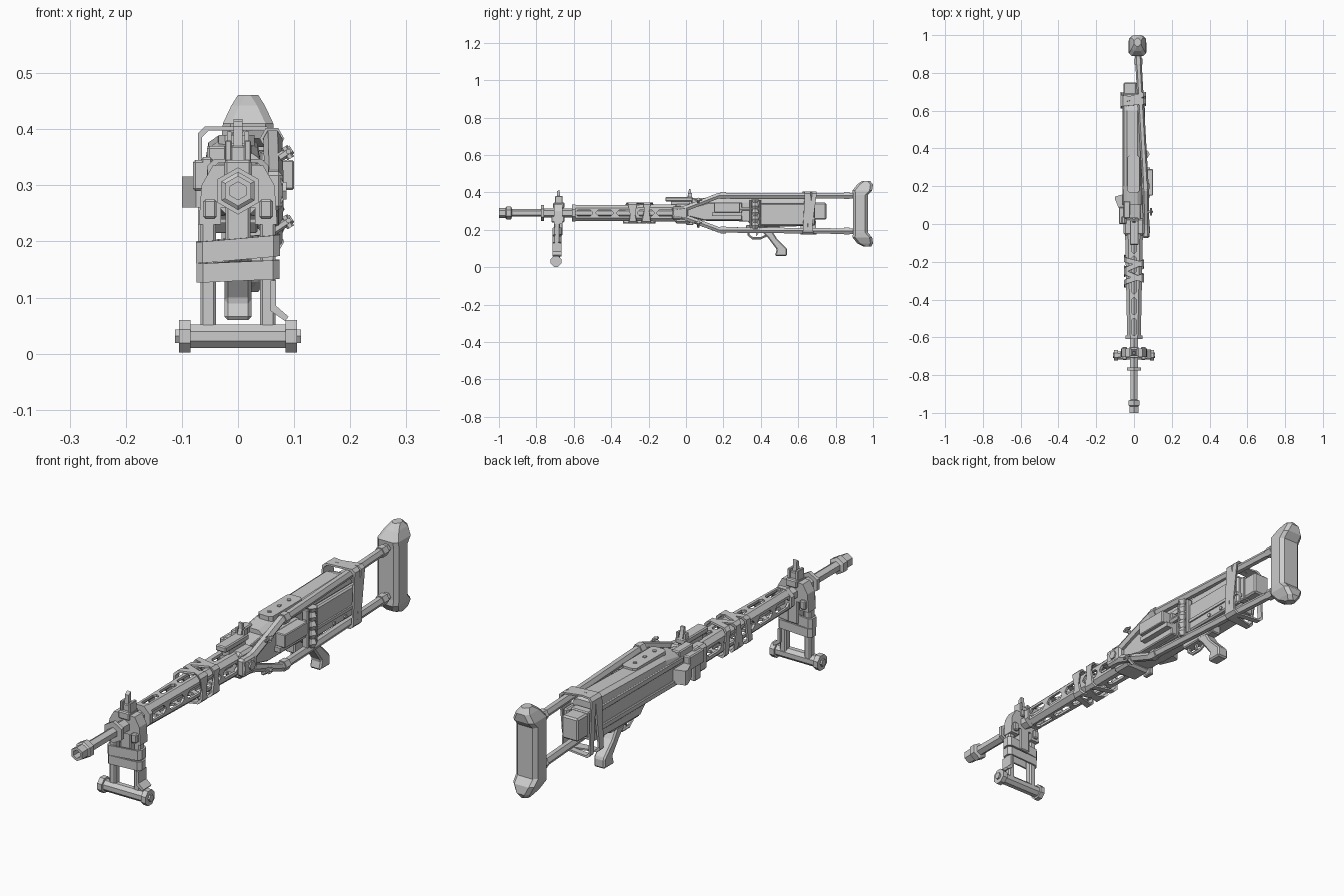
import bpy, bmesh
from math import cos, sin, pi, radians
from mathutils import Vector

if "Cube" in bpy.data.objects:
    bpy.data.objects.remove(bpy.data.objects["Cube"])


def loft(name, rings, closed=False):
    """Skin a list of point rings; capped at the ends unless closed on itself."""
    bm = bmesh.new()
    vs = [[bm.verts.new(p) for p in r] for r in rings]
    n = len(vs[0])
    pairs = list(zip(vs, vs[1:])) + ([(vs[-1], vs[0])] if closed else [])
    for a, b in pairs:
        for i in range(n):
            j = (i + 1) % n
            bm.faces.new((a[i], a[j], b[j], b[i]))
    if not closed:
        bm.faces.new(vs[0])
        bm.faces.new(vs[-1])
    bmesh.ops.recalc_face_normals(bm, faces=bm.faces)
    me = bpy.data.meshes.new(name)
    bm.to_mesh(me)
    bm.free()
    ob = bpy.data.objects.new(name, me)
    bpy.context.collection.objects.link(ob)
    return ob


def at(p, axis, a):
    v = list(p)
    v.insert(axis, a)
    return v


def prism(name, pts, axis, a, b, bevel=0):
    ob = loft(name, [[at(p, axis, s) for p in pts] for s in (a, b)])
    if bevel:
        m = ob.modifiers.new("bevel", 'BEVEL')
        m.width, m.segments = bevel, 1
    return ob


def box(name, x0, x1, y0, y1, z0, z1, bevel=0):
    return prism(name, [(x0, y0), (x1, y0), (x1, y1), (x0, y1)], 2, z0, z1, bevel)


def octa(u, v, c, cu=0, cv=0):
    q = [(u, v - c), (u - c, v), (c - u, v), (-u, v - c),
         (-u, c - v), (c - u, -v), (u - c, -v), (u, c - v)]
    return [(cu + a, cv + b) for a, b in q]


def turned(name, prof, axis, c, n=6, closed=False, phase=0):
    """Revolve (position, radius) pairs about an axis through c."""
    rings = [[at((c[0] + r * cos(2 * pi * i / n + phase), c[1] + r * sin(2 * pi * i / n + phase)), axis, s)
              for i in range(n)] for s, r in prof]
    return loft(name, rings, closed)


def tube(name, path, r, n=6):
    P = [Vector(p) for p in path]
    rings = []
    for i, p in enumerate(P):
        t = (P[min(i + 1, len(P) - 1)] - P[max(i - 1, 0)]).normalized()
        ref = Vector((0, 0, 1)) if abs(t.x) > .8 else Vector((1, 0, 0))
        u = (ref - t * ref.dot(t)).normalized()
        w = t.cross(u)
        rings.append([p + r * (u * cos(2 * pi * k / n) + w * sin(2 * pi * k / n)) for k in range(n)])
    return loft(name, rings)


def strap(name, axis, pos, c, hu, hv, width, tilt=0, th=.007):
    """Flat band wrapped round an axis, slanted by tilt along its first direction."""
    rings = []
    for g, s in ((th, -1), (th, 1), (0, 1), (0, -1)):
        rings.append([at((c[0] + u, c[1] + v), axis, pos + s * width / 2 + tilt * (u + .5 * v) / hu)
                      for u, v in octa(hu + g, hv + g, .012)])
    return loft(name, rings, True)


def cut(target, cutter):
    m = target.modifiers.new("cut", 'BOOLEAN')
    m.object, m.solver = cutter, 'EXACT'
    me = bpy.data.meshes.new_from_object(target.evaluated_get(bpy.context.evaluated_depsgraph_get()))
    target.modifiers.clear()
    target.data = me
    bpy.data.objects.remove(cutter)


AX = (0, .29)   # bore axis (x, z)

# Barrel, collar and hollow tip
turned("barrel", [(-.95, .02), (.0, .02)], 1, AX, 6, phase=pi / 6)
turned("muzzle_tip", [(-1, .027), (-.965, .027), (-.96, .034), (-.935, .034), (-.93, .02), (-.94, .016), (-1, .016)],
       1, AX, 6, True, pi / 6)
turned("barrel_collar", [(-.775, .042), (-.76, .042)], 1, AX, 6, phase=pi / 6)
turned("barrel_sleeve", [(-.76, .025), (-.59, .025)], 1, AX, 6, phase=pi / 6)

# Slotted hollow handguard
hg = [(-.605, .036, .042), (-.05, .047, .045), (-.05, .036, .034), (-.605, .027, .033)]
guard = loft("slotted_handguard", [[at(p, 1, y) for p in octa(u, v, .016, *AX)] for y, u, v in hg], True)
for yc in (-.545, -.435, -.325, -.215, -.11):
    cut(guard, prism("side_slot_cutter", octa(.045, .017, .013, yc, .29), 0, -.1, .1))
    cut(guard, prism("top_slot_cutter", octa(.012, .045, .009, 0, yc), 2, .2, .4))
turned("handguard_front_band", [(-.61, .048), (-.59, .048)], 1, AX, 8, phase=pi / 8)
for i, (y, t) in enumerate(((-.30, .015), (-.265, -.02), (-.235, .02), (-.195, -.012))):
    strap(f"handguard_strap_{i}", 1, y, AX, .047, .05, .026, t)

# Front sight
box("sight_base", -.024, .024, -.71, -.65, .315, .345, .004)
box("sight_block", -.014, .014, -.695, -.665, .34, .37, .003)
prism("sight_post", [(-.692, .36), (-.672, .36), (-.676, .415), (-.69, .405)], 0, -.008, .008)
for s in (-1, 1):
    box("sight_ear", s * .017 - .006, s * .017 + .006, -.70, -.66, .335, .38, .002)

# Front support: yoke, legs, cross axle with end caps, wrapped straps
prism("support_yoke", [(-.07, .23), (-.065, .3), (-.045, .335), (.045, .335), (.065, .3), (.07, .23),
                       (.03, .23), (.03, .26), (-.03, .26), (-.03, .23)], 1, -.705, -.66)
box("yoke_center", -.022, .022, -.70, -.66, .17, .27, .004)
for s in (-1, 1):
    prism("support_leg", octa(.014, .015, .005, s * .053, -.69), 2, .04, .26)
    turned("axle_cap", [(s * .085, .031), (s * .105, .031)], 0, (-.695, .031), 8, phase=pi / 8)
    turned("axle_nut", [(s * .1, .014), (s * .112, .014)], 0, (-.695, .031), 6)
    box("yoke_lug", s * .05 - .012, s * .05 + .012, -.72, -.65, .24, .275, .004)
turned("support_axle", [(-.09, .023), (.09, .023)], 0, (-.695, .031), 8, phase=pi / 8)
strap("leg_strap_upper", 2, .187, (0, -.69), .068, .017, .038, .006)
strap("leg_strap_lower", 2, .147, (0, -.69), .067, .017, .034, .003)
prism("leg_bracket", [(.058, .13), (.068, .13), (.068, .085), (.09, .066), (.084, .058), (.058, .076)],
      1, -.715, -.665)

# Receiver: front block, body, cover, rear end
box("front_block", -.055, .055, -.06, .03, .235, .338, .01)
prism("receiver_body", [(0, .25), (.0, .33), (.14, .35), (.65, .35), (.65, .22), (.36, .215), (.33, .245)],
      0, -.055, .035, .003)
for z in (.25, .325):
    box("left_rail", -.061, -.05, .1, .64, z, z + .022, .003)
loft("top_cover", [[(-.058, y, .345), (.04, y, .345), (.035, y, zt - .012), (.018, y, zt),
                    (-.036, y, zt), (-.053, y, zt - .012)]
                   for y, zt in ((.1, .362), (.2, .378), (.6, .388), (.65, .37))])
prism("cover_plate", octa(.032, .1, .012, -.003, .265), 2, .37, .39)
for y in (.2, .26, .32):
    turned("cover_rivet", [(.38, .008), (.394, .008)], 2, (-.003, y), 6)
box("rear_housing", -.055, .015, .64, .75, .255, .345, .006)
box("rear_cap_band", -.059, .02, .655, .69, .25, .35, .004)
box("right_case", .03, .052, .395, .69, .222, .34, .006)
box("right_case_ledge", .03, .058, .39, .69, .255, .267)
for y in (.52, .59):
    turned("case_rivet", [(.05, .008), (.057, .008)], 0, (y, .237), 6)

# Right side wedge panel and bolt box
prism("wedge_panel", [(.0, .275), (.0, .31), (.12, .345), (.3, .345), (.3, .25), (.1, .25)], 0, .03, .06, .004)
box("bolt_box", .055, .1, .15, .29, .292, .345, .003)
box("bolt_box_rib", .055, .085, .14, .3, .275, .293)
turned("bolt_rod", [(.28, .012), (.4, .012)], 1, (.052, .31), 6)

# Left side feed parts
prism("feed_wedge", [(-.05, .16), (-.1, .145), (-.1, .13), (-.075, .07), (-.05, .07)], 2, .26, .316)
box("feed_tray", -.08, -.04, .0, .09, .29, .345, .004)
box("feed_post", -.066, -.045, .0, .04, .225, .35, .004)
box("feed_lid", -.055, -.02, .03, .12, .34, .37, .004)

# Rear sight
box("rear_sight_plate", -.022, .024, -.11, .035, .352, .375, .004)
box("rear_sight_foot", -.016, .018, -.08, .02, .325, .355)
prism("rear_sight_post", [(.005, .37), (.035, .37), (.028, .395), (.024, .418), (.015, .418), (.014, .395)],
      0, -.008, .008)
for s in (-1, 1):
    box("rear_sight_ear", s * .016 - .004, s * .016 + .004, .012, .032, .37, .396)

# Tubular stock frame, one rail above and one below
for tag, s, zs in (("upper", 1, (.305, .315, .383, .383)), ("lower", -1, (.275, .265, .2, .192))):
    ys, xs = (-.07, .0, .175, .92), (.064, .064, .062, .02)
    tube(f"{tag}_stock_rail", list(zip(xs, ys, zs)), .017)
    for y in (.2, .86):
        x = .062 - .042 * (y - .175) / .745
        z = zs[2] + (zs[3] - zs[2]) * (y - .175) / .745
        turned(f"{tag}_rail_collar", [(y - .015, .022), (y + .015, .022)], 1, (x, z), 6)
    # wing bolts
    zb = zs[1] + (zs[2] - zs[1]) * .37 + s * .012
    tube(f"{tag}_wing_bolt", [(.06, .065, zb - .012), (.096, .065, zb + .012)], .008)
    tube(f"{tag}_wing_bar", [(.082, .065, zb + .016), (.094, .065, zb - .004)], .007)
    tube(f"{tag}_wing_cross", [(.09, .045, zb + .008), (.09, .085, zb + .008)], .005)
box("rail_pivot_block", .045, .08, -.075, .01, .255, .325, .008)
turned("rail_pivot_bolt", [(.07, .018), (.086, .018)], 0, (-.03, .29), 6)

# Vertical wrapped brace joining the rails
turned("wrapped_brace", [(.205 + .0175 * i, .014 if i % 2 == 0 else .023) for i in range(10)],
       2, (.06, .37), 6)
for y, w in ((.345, .012), (.395, .012)):
    box("brace_bar", .04, .066, y - w / 2, y + w / 2, .21, .36, .003)

# Straps holding rails to receiver
for i, (y, t) in enumerate(((.635, .006), (.67, -.008), (.655, .016))):
    strap(f"stock_strap_{i}", 1, y, (-.004, .29), .06, .108, .024, t)

# Butt pad
pad = [(.11, .018, .95, .99), (.128, .03, .915, 1), (.16, .045, .89, .995), (.185, .047, .893, .972),
       (.385, .047, .893, .972), (.41, .045, .89, .995), (.442, .03, .915, 1), (.461, .018, .94, .985)]
loft("butt_pad", [[at(p, 2, z) for p in octa(h, (b - a) / 2, .014, .018, (a + b) / 2)] for z, h, a, b in pad])

# Trigger group and grip
box("trigger_housing", -.022, .022, .32, .5, .185, .225, .004)
prism("pistol_grip", [(.4, .195), (.46, .195), (.485, .155), (.54, .1), (.54, .06), (.475, .06), (.485, .095),
                      (.44, .155)], 0, -.024, .024, .006)
tube("trigger_guard", [(0, .335, .2), (0, .335, .172), (0, .355, .155), (0, .4, .155), (0, .43, .17)], .007)
prism("trigger", [(.375, .195), (.39, .195), (.385, .175), (.373, .163)], 0, -.005, .005)
